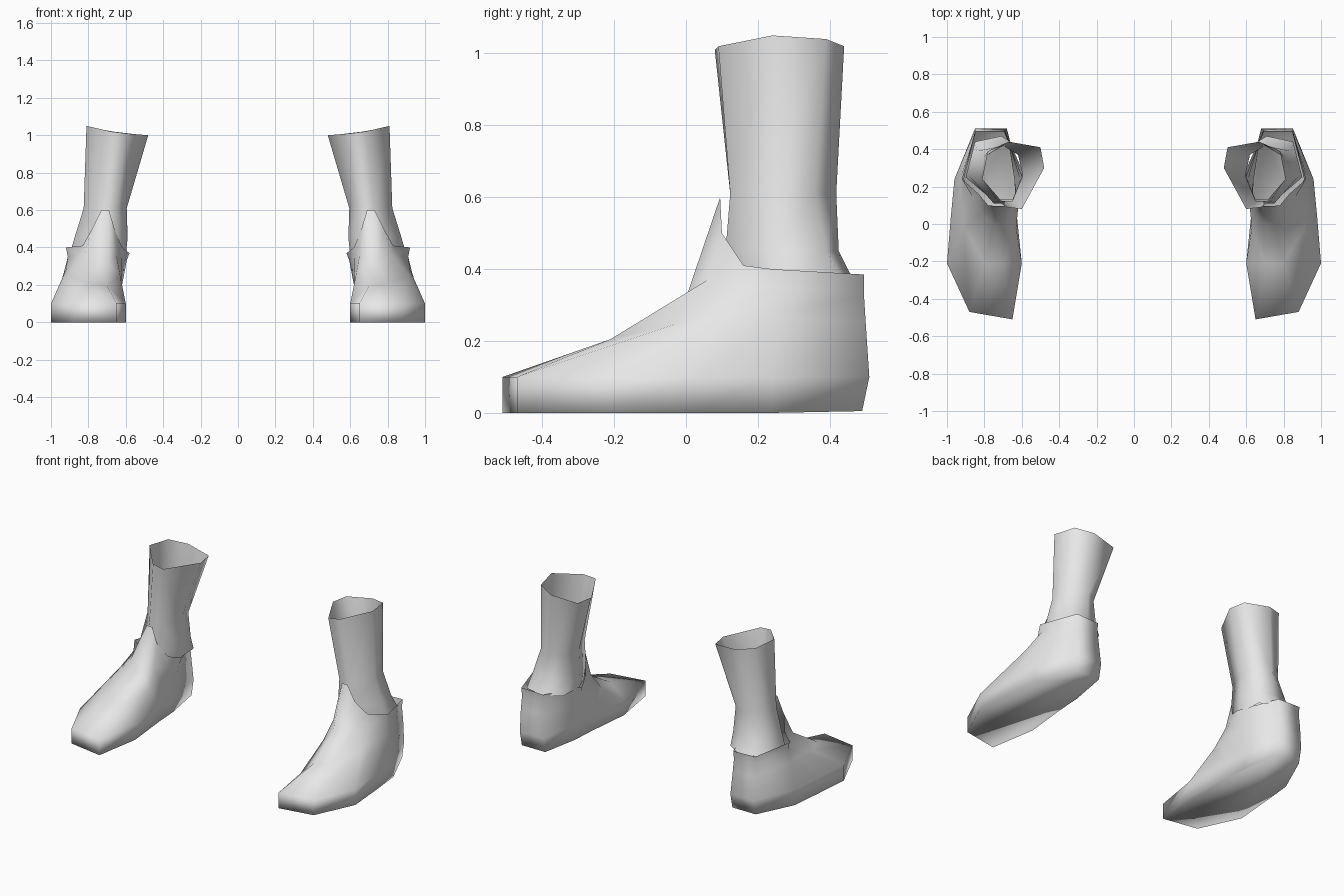
import bpy

grey = bpy.data.materials.new("light_grey")
grey.diffuse_color = (0.8, 0.8, 0.8, 1)


def loft(name, rings, close_bottom=False):
    """Skin closed rings of equal length, then mirror to the other side."""
    n = len(rings[0])
    verts = [p for ring in rings for p in ring]
    faces = []
    for r in range(len(rings) - 1):
        for i in range(n):
            j = (i + 1) % n
            faces.append((r * n + i, r * n + j, (r + 1) * n + j, (r + 1) * n + i))
    if close_bottom:
        faces.append(tuple(reversed(range(n))))
    mesh = bpy.data.meshes.new(name)
    mesh.from_pydata(verts, [], faces)
    mesh.materials.append(grey)
    mesh.shade_smooth()
    obj = bpy.data.objects.new(name, mesh)
    bpy.context.collection.objects.link(obj)
    mirror = obj.modifiers.new("mirror", "MIRROR")
    mirror.use_mirror_merge = False
    return obj


# Shoe: rings run toe, outer side, heel, inner side
outline = [(.65, -.51), (.88, -.47), (1.0, -.21), (.98, .03), (.96, .24),
           (.85, .51), (.68, .51), (.64, .24), (.63, .08), (.60, -.21)]
sole = [(x, min(y, .49), 0.005 if y > .5 else 0) for x, y in outline]
welt = [(x, y, .1) for x, y in outline]
instep = [(.70, -.21, .195), (.80, -.21, .205), (.91, -.02, .25), (.92, .10, .28),
          (.93, .24, .27), (.85, .50, .25), (.69, .50, .25), (.61, .24, .25),
          (.62, .08, .26), (.63, -.02, .25)]
ankle = [(.69, 0, .315), (.75, 0, .32), (.82, .06, .37), (.86, .14, .36),
         (.91, .24, .35), (.845, .495, .33), (.695, .495, .33), (.595, .24, .33),
         (.62, .13, .35), (.65, .06, .36)]
# Collar rises to a pointed tongue at the front
collar = [(.69, .095, .60), (.73, .095, .60), (.78, .10, .50), (.83, .16, .41),
          (.92, .24, .40), (.85, .495, .385), (.69, .495, .38), (.58, .25, .37),
          (.62, .16, .40), (.66, .10, .50)]
loft("shoe", [sole, welt, instep, ankle, collar], close_bottom=True)

# Lower leg: open tube leaning inward, with a slanted rim
hem = [(.65, .13), (.76, .13), (.90, .25), (.85, .44), (.71, .47), (.61, .41), (.60, .25)]
low = [(.65, .11), (.75, .11), (.875, .25), (.84, .39), (.71, .425), (.61, .38), (.59, .26)]
waist = [(.65, .123), (.73, .123), (.825, .24), (.80, .36), (.70, .418), (.62, .37), (.595, .26)]
rim = [(.60, .08, 1.01), (.68, .09, 1.02), (.81, .24, 1.05), (.78, .39, 1.04),
       (.67, .44, 1.02), (.50, .41, 1.0), (.48, .30, 1.0)]
loft("lower_leg", [[(x, y, z) for x, y in ring] for ring, z in
                   ((hem, .36), (low, .45), (waist, .61))] + [rim])
